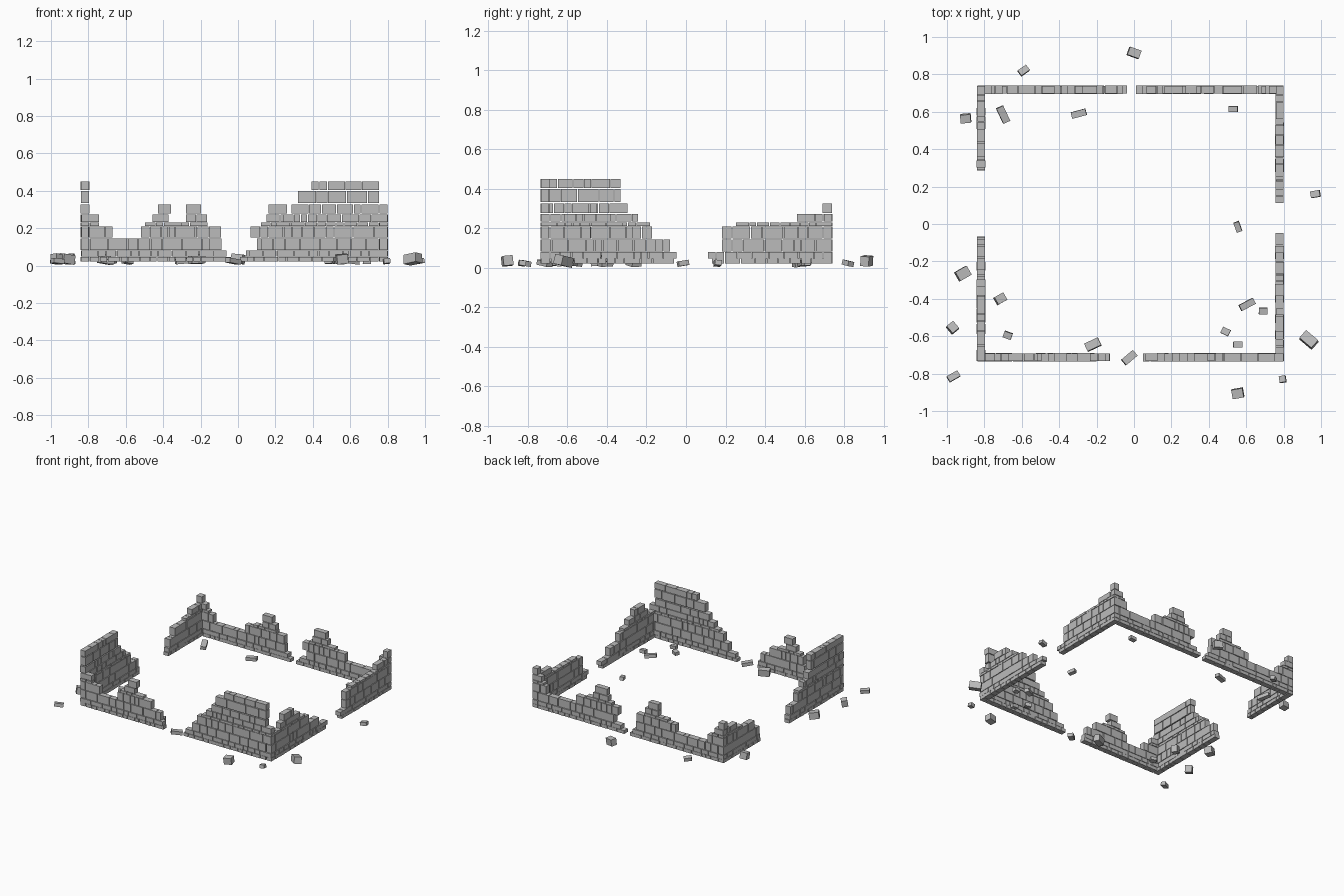
import bpy, bmesh, math, random
from mathutils import Matrix, Vector, Euler

random.seed(7)
if "Cube" in bpy.data.objects:
    bpy.data.objects.remove(bpy.data.objects["Cube"])

stone = bpy.data.materials.new("grey stone")
stone.use_nodes = True
grey = (0.5, 0.5, 0.5, 1)
stone.diffuse_color = grey
stone.node_tree.nodes["Principled BSDF"].inputs["Base Color"].default_value = grey

# Outer wall planes, wall thickness and mortar gap
LEFT, RIGHT, FRONT, BACK = -0.84, 0.80, -0.735, 0.74
THICK, GAP = 0.044, 0.004

# Bottom and top of each course, from the ground up
COURSES = [(0.022, 0.047), (0.049, 0.08), (0.084, 0.145), (0.149, 0.21), (0.213, 0.23),
           (0.234, 0.274), (0.278, 0.327), (0.335, 0.4), (0.405, 0.45)]


def add_block(bm, centre, size, turn=(0, 0, 0)):
    """One squared stone."""
    rot = Euler(turn).to_matrix().to_4x4()
    mat = Matrix.Translation(centre) @ rot @ Matrix.Diagonal((*size, 1))
    bmesh.ops.create_cube(bm, size=1, matrix=mat)


def finish(bm, name):
    mesh = bpy.data.meshes.new(name)
    bm.to_mesh(mesh)
    bm.free()
    mesh.materials.append(stone)
    obj = bpy.data.objects.new(name, mesh)
    bpy.context.collection.objects.link(obj)
    return obj


def split_run(start, end, height):
    """Cut a run of masonry into stones of uneven length."""
    cuts = [start]
    while end - cuts[-1] > 0.11:
        step = random.uniform(0.035, 0.07 + height * 0.7)
        cuts.append(min(cuts[-1] + step, end - 0.035))
    return zip(cuts, cuts[1:] + [end])


def build_wall(name, along_x, outer, inward, rows):
    """rows holds, for each course, the runs of stone left standing."""
    bm = bmesh.new()
    low, high = (LEFT, RIGHT) if along_x else (FRONT, BACK)
    for i, (runs, (z0, z1)) in enumerate(zip(rows, COURSES)):
        # Courses take turns owning the corner stone
        owns_corner = (i % 2 == 0) != along_x
        for start, end in runs:
            if not owns_corner and i < 7:
                start = max(start, low + THICK + GAP)
                end = min(end, high - THICK - GAP)
            if end - start < 0.02:
                continue
            for a, b in split_run(start, end, z1 - z0):
                depth = THICK + random.uniform(-0.004, 0.002)
                across = outer + inward * THICK / 2
                length = b - a - GAP
                mid, z = (a + b) / 2, (z0 + z1) / 2
                if along_x:
                    add_block(bm, (mid, across, z), (length, depth, z1 - z0))
                else:
                    add_block(bm, (across, mid, z), (depth, length, z1 - z0))
    return finish(bm, name)


# Front wall: low broken stretch, gateway, tall stretch
build_wall("front_wall", True, FRONT, 1, [
    [(LEFT, -0.125), (0.045, RIGHT)],
    [(LEFT, -0.13), (0.06, RIGHT)],
    [(LEFT, -0.15), (0.12, RIGHT)],
    [(LEFT, -0.67), (-0.52, -0.23), (0.16, RIGHT)],
    [(LEFT, -0.74), (-0.5, -0.3), (0.2, RIGHT)],
    [(LEFT, -0.74), (-0.46, -0.37), (0.24, RIGHT)],
    [(-0.43, -0.355), (0.285, RIGHT)],
    [(0.32, 0.755)],
    [(0.39, 0.755)],
])

# Back wall: two stretches with a lone stone on each
build_wall("back_wall", True, BACK, -1, [
    [(LEFT, -0.035), (0.01, RIGHT)],
    [(LEFT, -0.06), (0.04, RIGHT)],
    [(LEFT, -0.085), (0.1, RIGHT)],
    [(LEFT, -0.7), (-0.43, -0.09), (0.065, 0.43), (0.68, RIGHT)],
    [(LEFT, -0.74), (-0.36, -0.16), (0.12, 0.34), (0.7, RIGHT)],
    [(LEFT, -0.76), (-0.28, -0.165), (0.15, 0.28), (0.72, RIGHT)],
    [(-0.28, -0.195), (0.16, 0.265)],
])

# Left wall: tall at the front, low at the back
build_wall("left_wall", False, LEFT, 1, [
    [(FRONT, -0.065), (0.285, BACK)],
    [(FRONT, -0.07), (0.29, BACK)],
    [(FRONT, -0.08), (0.3, BACK)],
    [(FRONT, -0.17), (0.36, BACK)],
    [(FRONT, -0.18), (0.5, BACK)],
    [(FRONT, -0.24), (0.57, BACK)],
    [(FRONT, -0.295), (0.69, BACK)],
    [(FRONT, -0.33)],
    [(FRONT, -0.33)],
])

# Right wall: stepped hump at the front, low at the back
build_wall("right_wall", False, RIGHT, -1, [
    [(FRONT, -0.06), (0.13, BACK)],
    [(FRONT, -0.045), (0.11, BACK)],
    [(FRONT, -0.15), (0.18, BACK)],
    [(FRONT, -0.27), (0.18, BACK)],
    [(FRONT, -0.32), (0.25, BACK)],
    [(-0.62, -0.38), (0.56, BACK)],
    [(-0.58, -0.45), (0.69, BACK)],
])

# Fallen stones: x, y, length, width, turn in degrees
FALLEN = [
    (-0.59, 0.82, 0.055, 0.035, 35), (0, 0.915, 0.065, 0.045, -20),
    (-0.9, 0.565, 0.055, 0.045, 5), (-0.7, 0.585, 0.09, 0.04, -65),
    (-0.295, 0.59, 0.08, 0.035, 15), (0.53, 0.615, 0.05, 0.03, 0),
    (0.97, 0.16, 0.05, 0.035, 10), (0.555, -0.015, 0.055, 0.03, -70),
    (-0.915, -0.265, 0.07, 0.055, 30), (-0.97, -0.555, 0.05, 0.045, -50),
    (-0.715, -0.4, 0.055, 0.045, 30), (-0.675, -0.595, 0.045, 0.035, -20),
    (-0.22, -0.645, 0.08, 0.045, 25), (-0.025, -0.715, 0.08, 0.04, 40),
    (-0.965, -0.815, 0.065, 0.035, 30), (0.605, -0.43, 0.085, 0.035, 28),
    (0.69, -0.465, 0.045, 0.035, 0), (0.49, -0.575, 0.045, 0.035, -25),
    (0.555, -0.645, 0.05, 0.03, 0), (0.795, -0.83, 0.035, 0.035, 10),
    (0.555, -0.905, 0.06, 0.05, 10), (0.935, -0.62, 0.085, 0.055, -40),
]
rubble = bmesh.new()
for x, y, length, width, turn in FALLEN:
    height = 0.05 if width > 0.04 else 0.026
    tilt = [random.uniform(-0.18, 0.18) for _ in range(2)]
    add_block(rubble, (x, y, 0.012 + height / 2 + 0.004), (length, width, height),
              (*tilt, math.radians(turn)))
# Rest the lowest corner of the rubble on the ground
lowest = min(v.co.z for v in rubble.verts)
bmesh.ops.translate(rubble, verts=rubble.verts, vec=Vector((0, 0, -lowest)))
finish(rubble, "fallen_stones")
